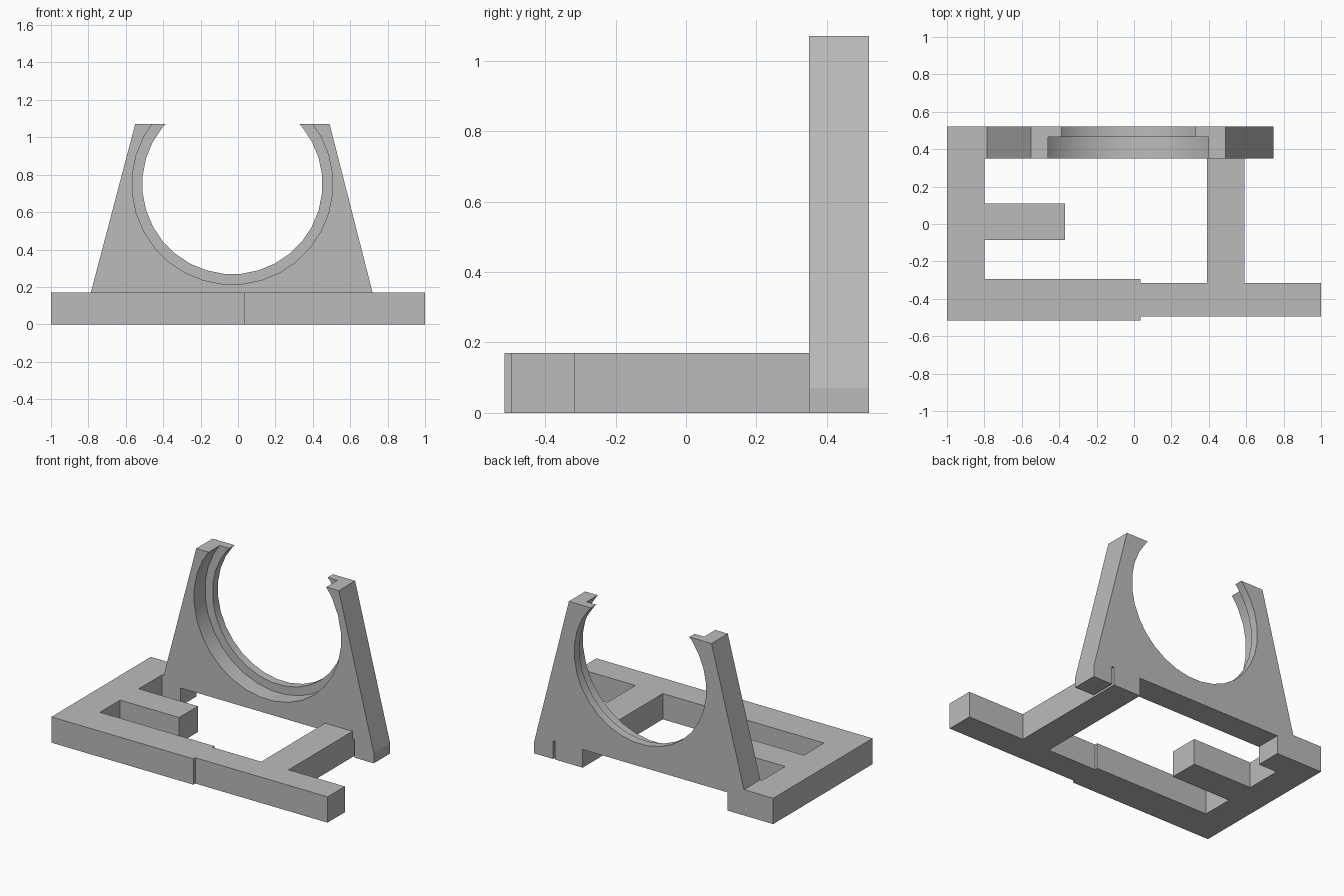
import bpy
import bmesh
import math
from mathutils import Matrix

default = bpy.data.objects.get("Cube")
if default:
    bpy.data.objects.remove(default, do_unlink=True)

grey = bpy.data.materials.new("plain grey")
grey.use_nodes = True
colour = (0.5, 0.5, 0.5, 1)
grey.diffuse_color = colour
grey.node_tree.nodes["Principled BSDF"].inputs["Base Color"].default_value = colour


def add_object(name, bm):
    bmesh.ops.recalc_face_normals(bm, faces=bm.faces)
    mesh = bpy.data.meshes.new(name)
    bm.to_mesh(mesh)
    bm.free()
    mesh.materials.append(grey)
    obj = bpy.data.objects.new(name, mesh)
    bpy.context.collection.objects.link(obj)
    return obj


def extrude(name, points, offset):
    """Close an outline into a face and sweep it along the offset."""
    bm = bmesh.new()
    face = bm.faces.new([bm.verts.new(p) for p in points])
    swept = bmesh.ops.extrude_face_region(bm, geom=[face])["geom"]
    verts = [v for v in swept if isinstance(v, bmesh.types.BMVert)]
    bmesh.ops.translate(bm, vec=offset, verts=verts)
    return add_object(name, bm)


FRONT, BACK, STEP = 0.35, 0.52, 0.465

# Flat base frame: side rail, stub, stepped front rail, cross bar and rear pad
frame = [(-1, -0.515), (0.035, -0.515), (0.035, -0.495), (1, -0.495),
         (1, -0.315), (0.59, -0.315), (0.59, BACK), (0.39, BACK),
         (0.39, -0.315), (0.035, -0.315), (0.035, -0.295), (-0.8, -0.295),
         (-0.8, -0.085), (-0.37, -0.085), (-0.37, 0.11), (-0.8, 0.11),
         (-0.8, FRONT), (-0.665, FRONT), (-0.665, BACK), (-1, BACK)]
extrude("base_frame", [(x, y, 0) for x, y in frame], (0, 0, 0.17))

# Tapered upright with an outer foot beside the cross bar
plate = [(-0.8, 0.12), (0.605, 0.12), (0.605, 0), (0.745, 0),
         (0.745, 0.07), (0.49, 1.07), (-0.55, 1.07)]
upright = extrude("upright_cradle", [(x, FRONT, z) for x, z in plate],
                  (0, BACK - FRONT, 0))


# Round opening with a wider recess on the front
def bore(name, radius, y0, y1):
    bm = bmesh.new()
    turn = (Matrix.Translation((-0.03, (y0 + y1) / 2, 0.75))
            @ Matrix.Rotation(math.pi / 2, 4, "X")
            @ Matrix.Rotation(math.pi / 32, 4, "Z"))
    bmesh.ops.create_cone(bm, cap_ends=True, segments=32, radius1=radius,
                          radius2=radius, depth=y1 - y0, matrix=turn)
    cutter = add_object(name, bm)
    cutter.hide_render = True
    cutter.hide_set(True)
    cutter.display_type = "WIRE"
    cut = upright.modifiers.new(name, "BOOLEAN")
    cut.operation = "DIFFERENCE"
    cut.solver = "EXACT"
    cut.object = cutter
    return cutter


cutters = [bore("recess_cutter", 0.537, FRONT - 0.1, STEP),
           bore("opening_cutter", 0.482, FRONT - 0.2, BACK + 0.1)]

# Apply the cuts and discard the cutters
bpy.ops.object.select_all(action="DESELECT")
bpy.context.view_layer.objects.active = upright
upright.select_set(True)
for modifier in list(upright.modifiers):
    bpy.ops.object.modifier_apply(modifier=modifier.name)
for cutter in cutters:
    bpy.data.objects.remove(cutter, do_unlink=True)
bpy.ops.object.shade_smooth_by_angle(angle=math.radians(13))
